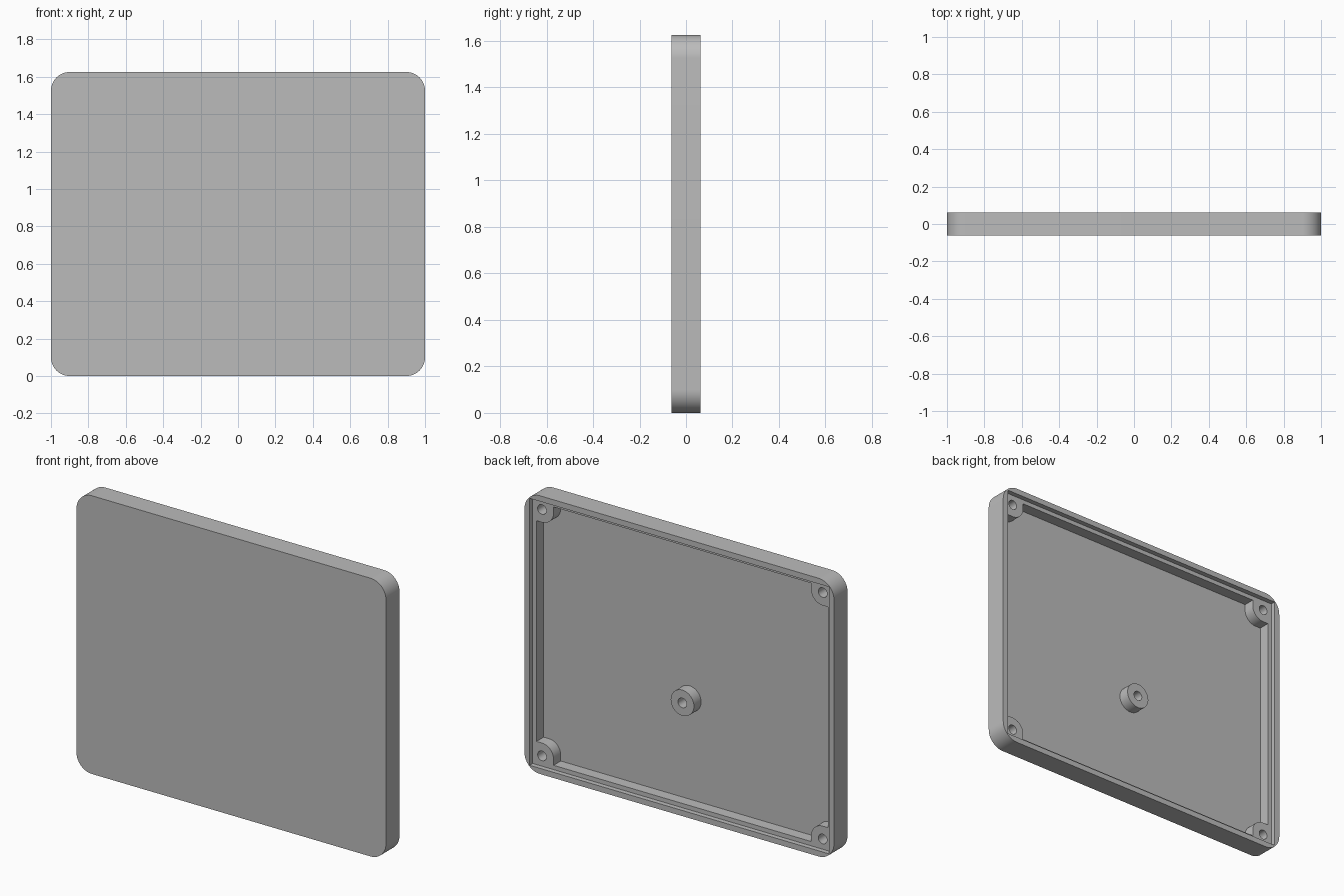
import bpy, bmesh, math

cube = bpy.data.objects.get("Cube")
if cube:
    bpy.data.objects.remove(cube, do_unlink=True)

HALF_W, HEIGHT, BACK = 1.0, 1.625, 0.0625
FLOOR, LEDGE = -0.032, 0.034        # y of the tray floor and of the stepped ledge
RIM, WALL = 0.033, 0.058            # wall thickness at the rim and below the ledge
CORNER = 0.1
POST, POST_R, HOLE_R = 0.093, 0.075, 0.028   # post inset from the edges, radii
BOSS_Z = 0.645

grey = bpy.data.materials.new("plain grey")
grey.use_nodes = True
grey.diffuse_color = (0.5, 0.5, 0.5, 1)
grey.node_tree.nodes["Principled BSDF"].inputs["Base Color"].default_value = (0.5, 0.5, 0.5, 1)


def arc(cx, cz, r, start, end, steps=16):
    angles = [math.radians(start + (end - start) * i / steps) for i in range(steps + 1)]
    return [(cx + r * math.cos(a), cz + r * math.sin(a)) for a in angles]


def four_corners(path):
    """Mirror a corner path, measured from the outer edges, to all four corners."""
    outline = []
    for sx, sz in ((-1, -1), (1, -1), (1, 1), (-1, 1)):
        for dx, dz in (path if sx * sz > 0 else path[::-1]):
            outline.append((sx * (HALF_W - dx), HEIGHT / 2 + sz * (HEIGHT / 2 - dz)))
    return outline


def prism(name, outline, y0, y1):
    bm = bmesh.new()
    face = bm.faces.new([bm.verts.new((x, y0, z)) for x, z in outline])
    extruded = bmesh.ops.extrude_face_region(bm, geom=[face])["geom"]
    moved = [v for v in extruded if isinstance(v, bmesh.types.BMVert)]
    bmesh.ops.translate(bm, verts=moved, vec=(0, y1 - y0, 0))
    bmesh.ops.recalc_face_normals(bm, faces=bm.faces)
    mesh = bpy.data.meshes.new(name)
    bm.to_mesh(mesh)
    bm.free()
    mesh.materials.append(grey)
    obj = bpy.data.objects.new(name, mesh)
    bpy.context.collection.objects.link(obj)
    return obj


def rod(name, x, z, r, y0, y1):
    return prism(name, arc(x, z, r, 0, 360, 48)[:-1], y0, y1)


def combine(target, tool, operation):
    mod = target.modifiers.new(operation.lower(), "BOOLEAN")
    mod.operation, mod.solver, mod.object = operation, "EXACT", tool
    bpy.context.view_layer.objects.active = target
    bpy.ops.object.modifier_apply(modifier=mod.name)
    bpy.data.objects.remove(tool, do_unlink=True)


# Rounded outer slab
cover = prism("cover_shell", four_corners(arc(CORNER, CORNER, CORNER, 180, 270)), -BACK, BACK)

# Stepped recess inside the rim
combine(cover, prism("lip_cutter", four_corners([(RIM, RIM)]), LEDGE, 0.2), "DIFFERENCE")

# Deep pocket that leaves a rounded post standing in each corner
post_edge = POST + POST_R
notch = [(WALL, post_edge)] + arc(POST, POST, POST_R, 90, 0) + [(post_edge, WALL)]
combine(cover, prism("pocket_cutter", four_corners(notch), FLOOR, 0.2), "DIFFERENCE")

# Screw holes in the posts
for x, z in four_corners([(POST, POST)]):
    combine(cover, rod("hole_cutter", x, z, HOLE_R, FLOOR, 0.2), "DIFFERENCE")

# Hollow boss on the floor
boss = rod("floor_boss", 0, BOSS_Z, POST_R, FLOOR, LEDGE)
combine(boss, rod("boss_hole_cutter", 0, BOSS_Z, HOLE_R, FLOOR - 0.1, 0.2), "DIFFERENCE")

for obj in (cover, boss):
    bpy.ops.object.select_all(action="DESELECT")
    obj.select_set(True)
    bpy.context.view_layer.objects.active = obj
    bpy.ops.object.shade_smooth_by_angle(angle=math.radians(30))
